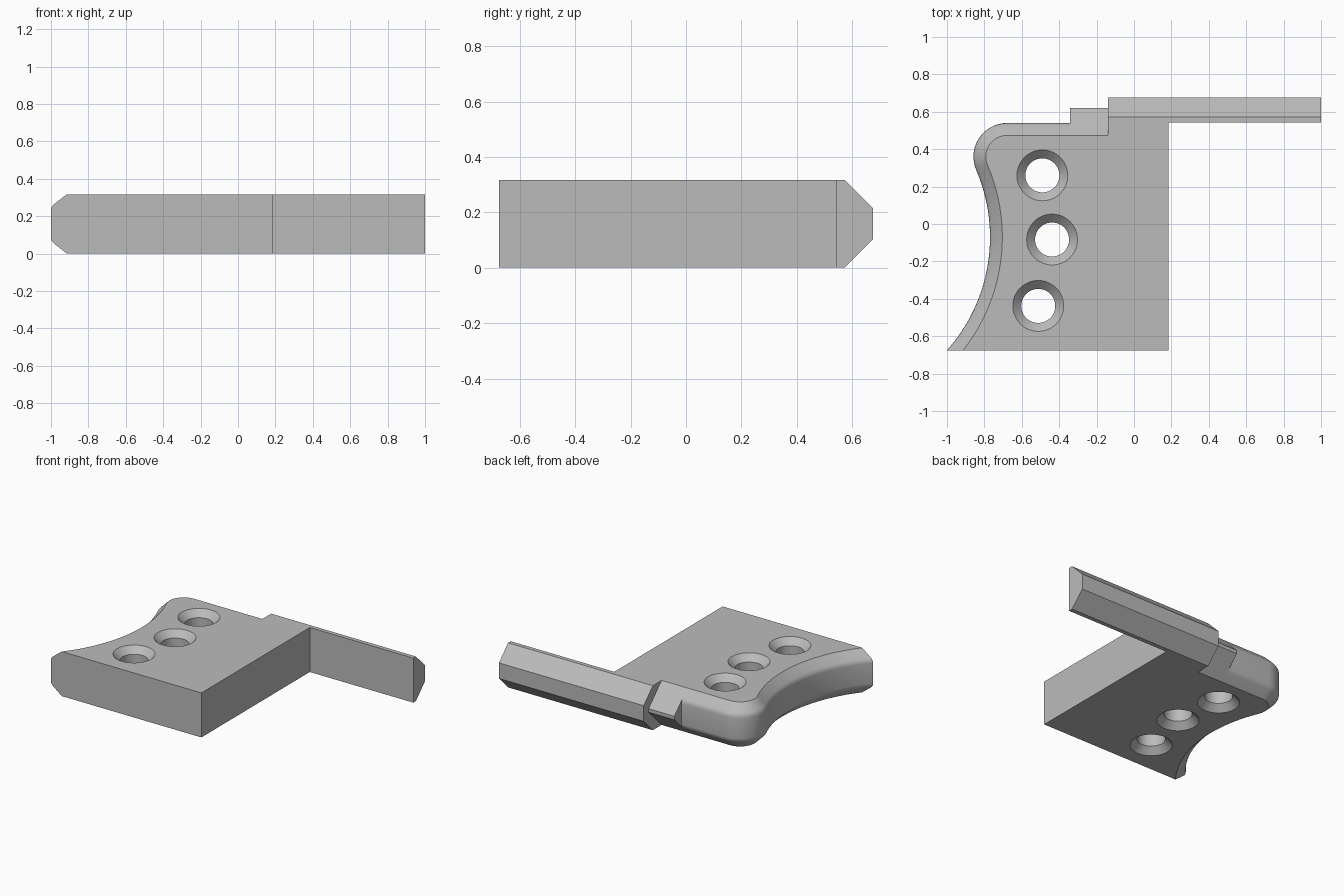
import bpy, bmesh, math

if "Cube" in bpy.data.objects:
    bpy.data.objects.remove(bpy.data.objects["Cube"])

H = 0.317                      # plate thickness
FRONT = -0.676                 # front edge
CX, CY, R = -1.681, -0.07, 0.911   # concave grip curve
CORNER = 0.18                  # rounded back corner
BACK = 0.54                    # back edge of the plate
STEP = -0.14                   # where the bar begins

grey = bpy.data.materials.new("plain_grey")
grey.use_nodes = True
colour = (0.5, 0.5, 0.5, 1)
grey.diffuse_color = colour
grey.node_tree.nodes["Principled BSDF"].inputs["Base Color"].default_value = colour


def loft(name, rings):
    """Closed solid through rings of equal point count."""
    bm = bmesh.new()
    loops = [[bm.verts.new(p) for p in ring] for ring in rings]
    n = len(loops[0])
    for a, b in zip(loops, loops[1:]):
        for i in range(n):
            j = (i + 1) % n
            bm.faces.new((a[i], a[j], b[j], b[i]))
    bm.faces.new(loops[0][::-1])
    bm.faces.new(loops[-1])
    bmesh.ops.recalc_face_normals(bm, faces=bm.faces)
    mesh = bpy.data.meshes.new(name)
    bm.to_mesh(mesh)
    bm.free()
    mesh.materials.append(grey)
    obj = bpy.data.objects.new(name, mesh)
    bpy.context.collection.objects.link(obj)
    return obj


def extrude_x(name, profile, x0, x1):
    return loft(name, [[(x, y, z) for y, z in profile] for x in (x0, x1)])


def combine(target, tool, operation):
    mod = target.modifiers.new(operation, "BOOLEAN")
    mod.operation, mod.solver, mod.object = operation, "EXACT", tool
    bpy.context.view_layer.objects.active = target
    bpy.ops.object.modifier_apply(modifier=mod.name)
    bpy.data.objects.remove(tool)


def outline(inset, z):
    """Plate outline with its grip and back edges moved inwards."""
    big, small = R + inset, CORNER - inset
    start = math.asin((FRONT - CY) / big)
    rise = BACK - CORNER - CY
    end = math.asin(rise / (R + CORNER))
    kx = CX + math.cos(end) * (R + CORNER)
    pts = []
    for i in range(33):
        a = start + (end - start) * i / 32
        pts.append((CX + big * math.cos(a), CY + big * math.sin(a), z))
    for i in range(1, 17):
        a = math.pi + end + (math.pi / 2 - math.pi - end) * i / 16
        pts.append((kx + small * math.cos(a), CY + rise + small * math.sin(a), z))
    pts += [(STEP, BACK - inset, z), (STEP, 0.56, z), (0.185, 0.56, z), (0.185, FRONT, z)]
    return pts


# Plate with chamfered, softened grip edge
edge = [(0.066, 0), (0.016, 0.05), (0.008, 0.06), (0.002, 0.072), (0, 0.086)]
levels = edge + [(o, H - z) for o, z in reversed(edge)]
plate = loft("grip_plate", [outline(o, z) for o, z in levels])

# Wedge-shaped lug beside the bar, following the plate chamfer
lug = [(0.42, 0), (0.474, 0), (0.62, 0.146), (0.62, H - 0.146), (0.474, H), (0.42, H)]
combine(plate, extrude_x("lug", lug, -0.342, STEP + 0.02), "UNION")

# Long bar with chamfered back
bar = [(0.543, 0), (0.573, 0), (0.676, 0.103), (0.676, H - 0.103), (0.573, H), (0.543, H)]
combine(plate, extrude_x("bar", bar, STEP, 1), "UNION")

# Holes countersunk on both faces
wide, narrow, sink, over = 0.136, 0.091, 0.045, 0.02
hole = [(wide + over, -over), (narrow, sink), (narrow, H - sink), (wide + over, H + over)]
for x, y in ((-0.49, 0.26), (-0.438, -0.083), (-0.512, -0.438)):
    rings = [[(x + r * math.cos(t * math.tau / 48), y + r * math.sin(t * math.tau / 48), z)
              for t in range(48)] for r, z in hole]
    combine(plate, loft("hole_cutter", rings), "DIFFERENCE")

bpy.ops.object.select_all(action="DESELECT")
plate.select_set(True)
bpy.context.view_layer.objects.active = plate
bpy.ops.object.shade_smooth_by_angle(angle=math.radians(30))
